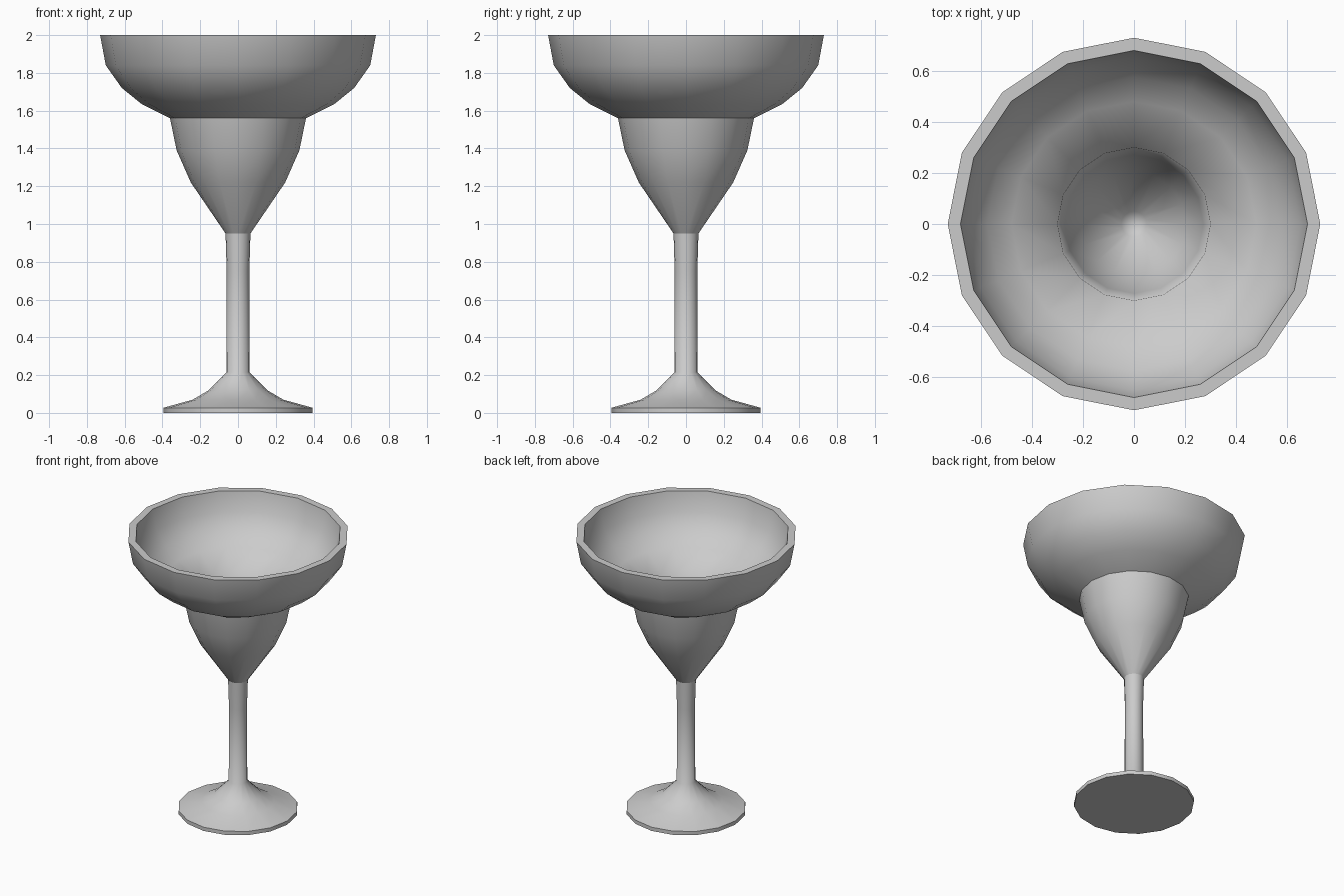
import bpy, bmesh
from math import cos, sin, pi

if "Cube" in bpy.data.objects:
    bpy.data.objects.remove(bpy.data.objects["Cube"])

SIDES = 16


def lathe(name, profile, sharp):
    """Spin (radius, z) points around z; rings listed in sharp get hard edges."""
    bm = bmesh.new()
    rings = []
    for r, z in profile:
        n = SIDES if r > 0 else 1
        rings.append([bm.verts.new((r * cos(2 * pi * i / SIDES), r * sin(2 * pi * i / SIDES), z))
                      for i in range(n)])
    for a, b in zip(rings, rings[1:]):
        for i in range(SIDES):
            j = (i + 1) % SIDES
            if len(a) == 1:
                bm.faces.new((a[0], b[j], b[i]))
            elif len(b) == 1:
                bm.faces.new((a[i], a[j], b[0]))
            else:
                bm.faces.new((a[i], a[j], b[j], b[i]))
    for f in bm.faces:
        f.smooth = True
    for k in sharp:
        for i in range(SIDES):
            bm.edges.get((rings[k][i], rings[k][(i + 1) % SIDES])).smooth = False
    mesh = bpy.data.meshes.new(name)
    bm.to_mesh(mesh)
    bm.free()
    obj = bpy.data.objects.new(name, mesh)
    bpy.context.collection.objects.link(obj)
    return obj


# Flared foot rising into the stem
lathe("foot_and_stem",
      [(0, 0), (0.395, 0), (0.395, 0.027), (0.24, 0.07), (0.155, 0.12), (0.062, 0.215),
       (0.06, 0.75), (0.066, 0.95)],
      sharp=[1, 2])

# Two-tier bowl: outside up to the rim, then down the inside
outside = [(0.066, 0.95), (0.25, 1.22), (0.325, 1.39), (0.36, 1.56),
           (0.51, 1.635), (0.615, 1.72), (0.70, 1.84), (0.73, 2.0)]
inside = [(0.68, 2.0), (0.652, 1.86), (0.575, 1.755), (0.48, 1.68), (0.30, 1.60),
          (0.272, 1.40), (0.205, 1.25), (0.05, 1.02), (0, 1.0)]
lathe("bowl", outside + inside, sharp=[3, 7, 8])
